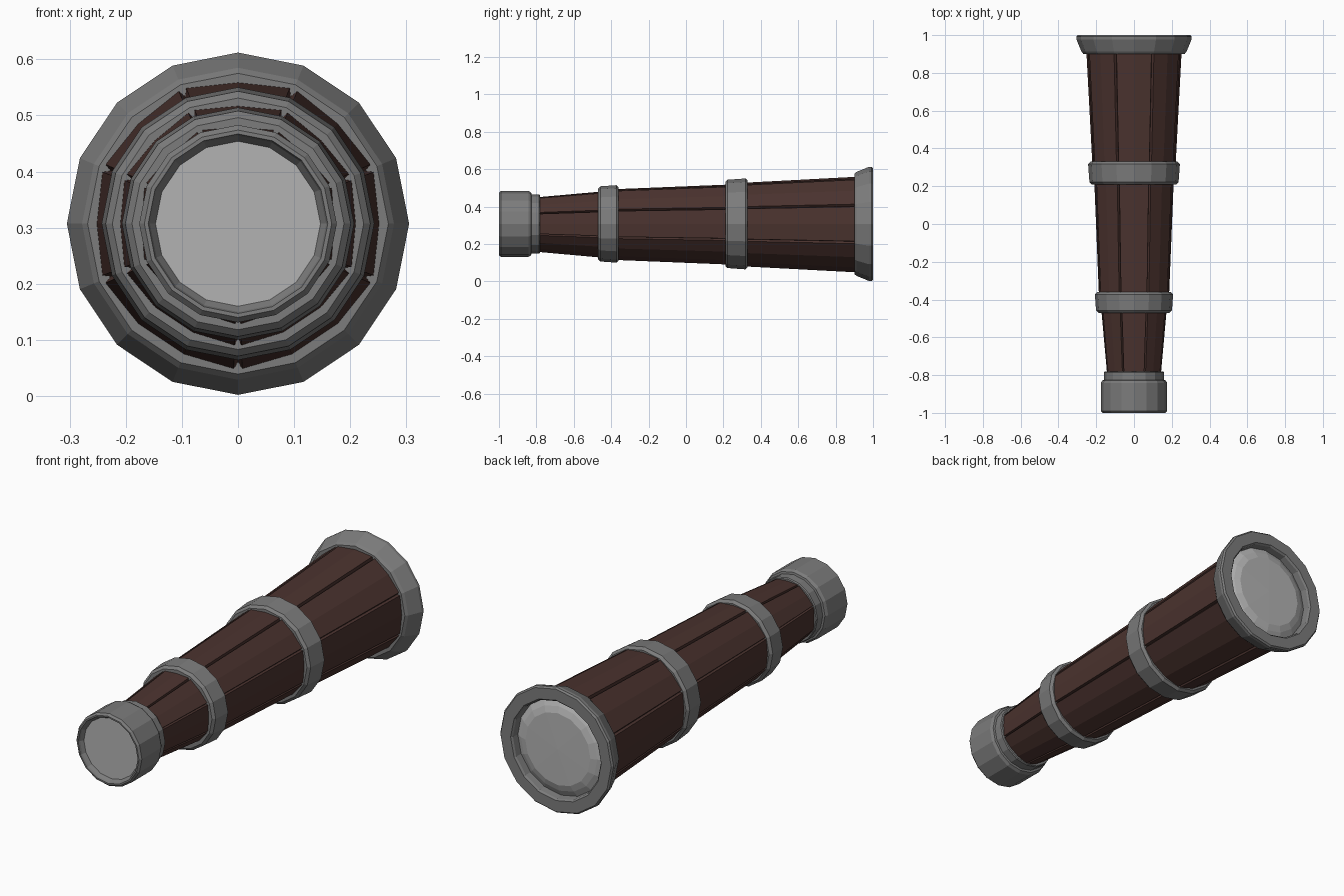
import bpy, bmesh
from math import sin, cos, radians

if "Cube" in bpy.data.objects:
    bpy.data.objects.remove(bpy.data.objects["Cube"])

CZ = 0.307                      # height of the long axis
SEG = 16
SEAMS = {1, 3, 5, 8, 11, 13, 15}   # sixteenths of a turn that carry a plank seam


def material(name, rgb):
    m = bpy.data.materials.new(name)
    m.diffuse_color = (*rgb, 1)
    m.use_nodes = True
    m.node_tree.nodes["Principled BSDF"].inputs["Base Color"].default_value = m.diffuse_color
    return m


WOOD = material("dark_wood", (0.07, 0.033, 0.028))
METAL = material("metal", (0.2, 0.2, 0.2))
GLASS = material("glass", (0.45, 0.45, 0.45))

ROUND = [(i * 360 / SEG, 0.0) for i in range(SEG)]

# Plank outline: (angle, radius offset); each seam is a raised lip with a V groove
PLANKS = []
for i in range(SEG):
    a = i * 360 / SEG
    if i in SEAMS:
        PLANKS += [(a - 1.6, 0.007), (a, -0.006), (a + 1.6, 0.007)]
    else:
        PLANKS.append((a, 0.0))


def loft(name, profile, mat, outline=ROUND, closed=False):
    """Sweep (y, radius) points round the axis; radius 0 makes a pole."""
    bm = bmesh.new()
    rows = []
    for y, r in profile:
        if r == 0:
            rows.append([bm.verts.new((0, y, CZ))] * len(outline))
        else:
            rows.append([bm.verts.new(((r + o) * sin(radians(a)), y,
                                       CZ + (r + o) * cos(radians(a))))
                         for a, o in outline])
    pairs = list(zip(rows, rows[1:]))
    if closed:
        pairs.append((rows[-1], rows[0]))
    n = len(outline)
    for p, q in pairs:
        for i in range(n):
            j = (i + 1) % n
            corners = list(dict.fromkeys([p[i], p[j], q[j], q[i]]))
            bm.faces.new(corners)
    bmesh.ops.recalc_face_normals(bm, faces=bm.faces)
    me = bpy.data.meshes.new(name)
    bm.to_mesh(me)
    bm.free()
    me.materials.append(mat)
    ob = bpy.data.objects.new(name, me)
    bpy.context.collection.objects.link(ob)
    return ob


def band(name, y0, y1, r0, r1, inner0, inner1, c=0.012):
    """Chamfered metal band around the barrel."""
    loft(name, [(y0, inner0), (y0, r0 - c), (y0 + c, r0), (y1 - c, r1),
                (y1, r1 - c), (y1, inner1)], METAL, closed=True)


# Tapering wooden barrel sections
loft("barrel_small", [(-0.80, 0.142), (-0.42, 0.176)], WOOD, PLANKS)
loft("barrel_middle", [(-0.42, 0.184), (0.27, 0.212)], WOOD, PLANKS)
loft("barrel_large", [(0.27, 0.218), (0.93, 0.253)], WOOD, PLANKS)

# Metal bands at the joints
band("joint_band_front", -0.47, -0.36, 0.201, 0.207, 0.166, 0.176)
band("joint_band_rear", 0.21, 0.33, 0.236, 0.243, 0.2, 0.212)

# Eyepiece with a stepped collar and recessed opening
loft("eyepiece", [(-0.975, 0.147), (-0.99, 0.157), (-1.0, 0.160), (-1.0, 0.167),
                  (-0.99, 0.176), (-0.842, 0.176), (-0.828, 0.168),
                  (-0.826, 0.158), (-0.785, 0.158), (-0.78, 0.154),
                  (-0.78, 0.135)], METAL, closed=True)
loft("eyepiece_lens", [(-0.975, 0.148), (-0.975, 0)], GLASS)

# Flared rim at the large end
loft("flared_rim", [(0.9, 0.24), (0.9, 0.268), (0.912, 0.278), (0.978, 0.305),
                    (0.992, 0.305), (1.0, 0.298), (1.0, 0.244), (0.992, 0.237),
                    (0.955, 0.232)], METAL, closed=True)
loft("objective_lens", [(0.96, 0.233), (0.975, 0.205), (0.985, 0.175),
                        (0.987, 0)], GLASS)
